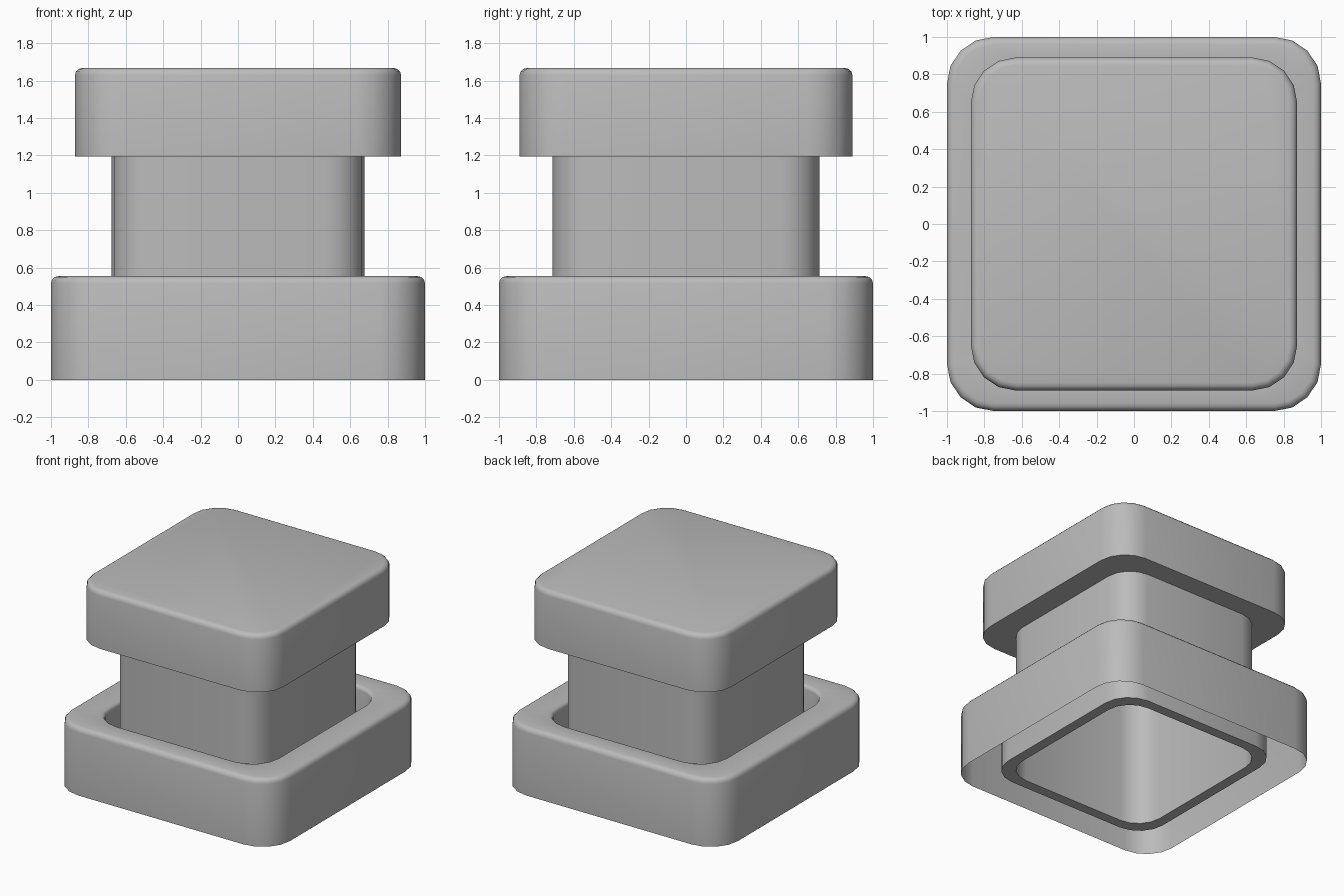
import bpy, bmesh
from math import sin, cos, pi, radians

if "Cube" in bpy.data.objects:
    bpy.data.objects.remove(bpy.data.objects["Cube"])

grey = bpy.data.materials.new("plain grey")
grey.use_nodes = True
COLOUR = (0.5, 0.5, 0.5, 1)
grey.diffuse_color = COLOUR
grey.node_tree.nodes["Principled BSDF"].inputs["Base Color"].default_value = COLOUR

CORNER_STEPS = 4


def outline(bm, hx, hy, r, z):
    """Rounded rectangle of vertices, counter-clockwise from above."""
    verts = []
    for k, (sx, sy) in enumerate([(1, 1), (-1, 1), (-1, -1), (1, -1)]):
        for i in range(CORNER_STEPS + 1):
            a = (k + i / CORNER_STEPS) * pi / 2
            verts.append(bm.verts.new((sx * (hx - r) + r * cos(a),
                                       sy * (hy - r) + r * sin(a), z)))
    return verts


def rounded_rim(hx, hy, r, z, b, steps=3):
    """Sections of a quarter-round rim that starts on the wall and ends on top."""
    rim = []
    for i in range(steps + 1):
        a = i / steps * pi / 2
        d = b * (1 - cos(a))
        rim.append((hx - d, hy - d, r - d, z - b + b * sin(a)))
    return rim


def loft(name, sections, closed_top=False):
    bm = bmesh.new()
    rings = [outline(bm, *s) for s in sections]
    for low, high in zip(rings, rings[1:]):
        n = len(low)
        for i in range(n):
            j = (i + 1) % n
            bm.faces.new((low[i], low[j], high[j], high[i]))
    if closed_top:
        bm.faces.new(rings[-1])
    mesh = bpy.data.meshes.new(name)
    bm.to_mesh(mesh)
    bm.free()
    mesh.materials.append(grey)
    obj = bpy.data.objects.new(name, mesh)
    bpy.context.collection.objects.link(obj)
    bpy.ops.object.select_all(action='DESELECT')
    obj.select_set(True)
    bpy.context.view_layer.objects.active = obj
    bpy.ops.object.shade_smooth_by_angle(angle=radians(40))
    return obj


# Shared sizes: half width, half depth, corner radius
STEM = (0.675, 0.715, 0.21)
WELL = (0.76, 0.80, 0.23)
CAP = (0.872, 0.89, 0.24)
BASE = (1.0, 1.0, 0.25)
FLOOR, BASE_TOP, CAP_BOTTOM, CAP_TOP = 0.03, 0.555, 1.195, 1.668

# Housing: open-bottomed outer wall, rounded rim, well and well floor
lip = 0.03
well_rim = [(2 * WELL[0] + 2 * lip - x, 2 * WELL[1] + 2 * lip - y, 2 * WELL[2] + 2 * lip - r, z)
            for x, y, r, z in rounded_rim(*[v + 2 * lip for v in WELL], BASE_TOP, lip)]
well_rim = [(x, y, r, z) for x, y, r, z in reversed(well_rim)]
loft("housing", [(*BASE, 0)] + rounded_rim(*BASE, BASE_TOP, 0.04)
     + well_rim + [(*WELL, FLOOR), (*STEM, FLOOR)])

# Push button: hollow stem carrying a wider cap
loft("push_button", [(*STEM, FLOOR), (*STEM, CAP_BOTTOM), (*CAP, CAP_BOTTOM)]
     + rounded_rim(*CAP, CAP_TOP, 0.04), closed_top=True)
